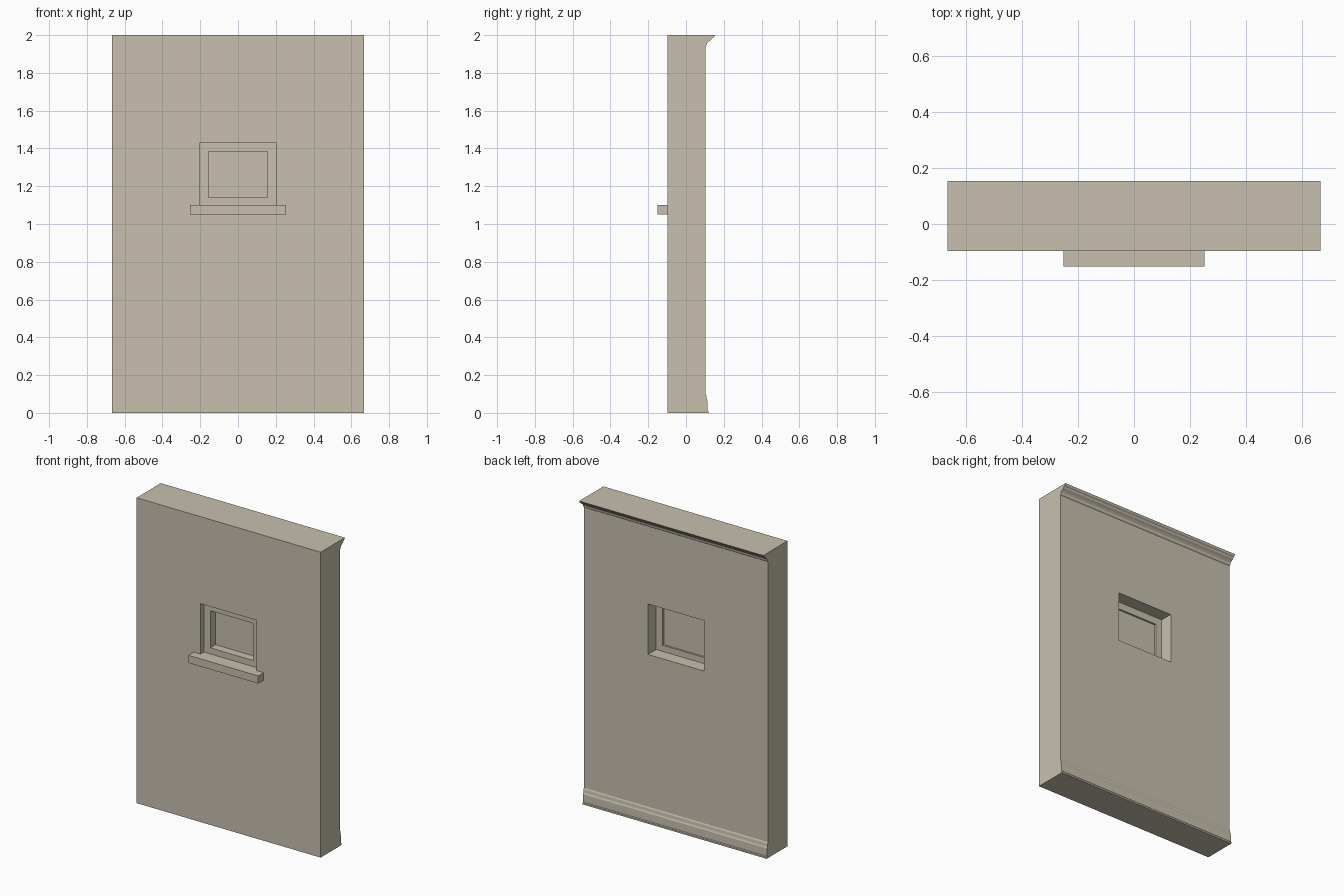
import bpy
import bmesh

default = bpy.data.objects.get("Cube")
if default:
    bpy.data.objects.remove(default, do_unlink=True)

# One plaster colour for everything
plaster = bpy.data.materials.new("beige_plaster")
plaster.use_nodes = True
COLOUR = (0.58, 0.53, 0.43, 1)
plaster.diffuse_color = COLOUR
plaster.node_tree.nodes["Principled BSDF"].inputs["Base Color"].default_value = COLOUR


def prism(name, profile, x0, x1):
    """Extrude a (y, z) profile along x."""
    bm = bmesh.new()
    face = bm.faces.new([bm.verts.new((x0, y, z)) for y, z in profile])
    side = bmesh.ops.extrude_face_region(bm, geom=[face])["geom"]
    moved = [v for v in side if isinstance(v, bmesh.types.BMVert)]
    bmesh.ops.translate(bm, verts=moved, vec=(x1 - x0, 0, 0))
    bmesh.ops.recalc_face_normals(bm, faces=bm.faces[:])
    mesh = bpy.data.meshes.new(name)
    bm.to_mesh(mesh)
    bm.free()
    mesh.materials.append(plaster)
    obj = bpy.data.objects.new(name, mesh)
    bpy.context.collection.objects.link(obj)
    return obj


def box(name, x0, x1, y0, y1, z0, z1):
    return prism(name, [(y0, z0), (y1, z0), (y1, z1), (y0, z1)], x0, x1)


def cut(target, cutter):
    """Subtract the cutter and remove it."""
    mod = target.modifiers.new("opening", "BOOLEAN")
    mod.operation = "DIFFERENCE"
    mod.solver = "EXACT"
    mod.object = cutter
    bpy.context.view_layer.objects.active = target
    bpy.ops.object.modifier_apply(modifier=mod.name)
    bpy.data.objects.remove(cutter, do_unlink=True)


FRONT, BACK, HALF = -0.097, 0.103, 0.667
OPEN_X, OPEN_LOW, OPEN_HIGH = 0.203, 1.10, 1.43

# Wall with skirting and cornice moulded into the back
skirting = [(0.118, 0), (0.118, 0.01), (0.114, 0.015), (0.113, 0.065),
            (0.109, 0.075), (0.107, 0.095), (BACK, 0.103)]
cornice = [(BACK, 1.94), (0.108, 1.945), (0.111, 1.957), (0.121, 1.967),
           (0.133, 1.975), (0.138, 1.984), (0.147, 1.989), (0.153, 2)]
wall = prism("wall", [(FRONT, 0)] + skirting + cornice + [(FRONT, 2)], -HALF, HALF)
cut(wall, box("opening_cutter", -OPEN_X, OPEN_X, -0.3, 0.3, OPEN_LOW, OPEN_HIGH))

# Window frame and pane set into the opening
frame = box("window_frame", -OPEN_X, OPEN_X, -0.062, 0.018, OPEN_LOW, OPEN_HIGH)
cut(frame, box("frame_cutter", -0.157, 0.157, -0.3, 0.3, 1.14, 1.383))
box("window_pane", -0.157, 0.157, -0.008, 0.006, 1.14, 1.383)

# Projecting sill on the front
box("window_sill", -0.253, 0.253, -0.152, FRONT, 1.05, OPEN_LOW)
